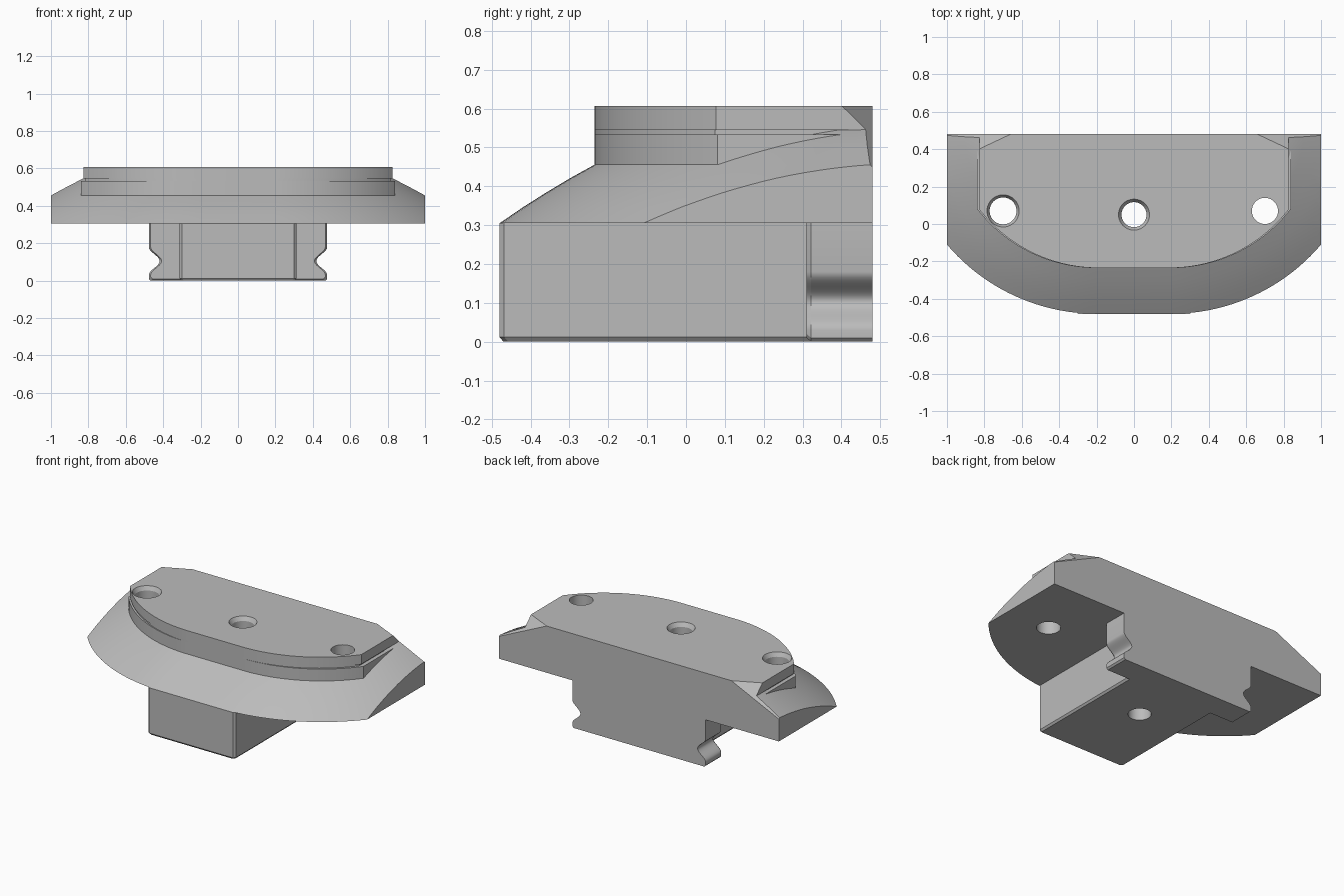
import bpy, bmesh, math
from mathutils import Vector

cube = bpy.data.objects.get("Cube")
if cube:
    bpy.data.objects.remove(cube)

BACK, BASE, TOP, CENTRE_Y = 0.48, 0.305, 0.607, 0.57

grey = bpy.data.materials.new("plain grey")
grey.use_nodes = True
grey.diffuse_color = (0.5, 0.5, 0.5, 1)
grey.node_tree.nodes["Principled BSDF"].inputs["Base Color"].default_value = (0.5, 0.5, 0.5, 1)


def loft(name, rings):
    """Closed solid through rings that share a point count."""
    bm = bmesh.new()
    loops = [[bm.verts.new(p) for p in ring] for ring in rings]
    n = len(loops[0])
    for a, b in zip(loops, loops[1:]):
        for i in range(n):
            j = (i + 1) % n
            bm.faces.new((a[i], a[j], b[j], b[i]))
    bm.faces.new(loops[0][::-1])
    bm.faces.new(loops[-1])
    bmesh.ops.recalc_face_normals(bm, faces=bm.faces)
    mesh = bpy.data.meshes.new(name)
    bm.to_mesh(mesh)
    bm.free()
    obj = bpy.data.objects.new(name, mesh)
    bpy.context.collection.objects.link(obj)
    mesh.materials.append(grey)
    return obj


def mirrored(right):
    """Right half outline plus its mirror image."""
    return right + [(-p[0], *p[1:]) for p in reversed(right)]


def bow(cx, r, z, half_width=None, back=BACK, steps=40):
    """Flat front, two large arcs, straight sides and back."""
    end = math.acos((half_width - cx) / r) if half_width else 0
    sweep = math.pi / 2 - end
    right = []
    for i in range(steps + 1):
        a = -math.pi / 2 + sweep * i / steps
        right.append((cx + r * math.cos(a), CENTRE_Y + r * math.sin(a), z))
    right.append((right[-1][0], back, z))
    return mirrored(right)


def box(name, x0, x1, y0, y1, z0, z1):
    return loft(name, [[(x0, y0, z), (x1, y0, z), (x1, y1, z), (x0, y1, z)] for z in (z0, z1)])


def cut(obj, cutter, operation="DIFFERENCE"):
    mod = obj.modifiers.new(cutter.name, "BOOLEAN")
    mod.operation, mod.object, mod.solver = operation, cutter, "EXACT"
    cutter.hide_render = True
    cutter.hide_set(True)


# Sloped flange, trimmed to straight sides and back
slope = [(1.05, BASE), (0.99, 0.346), (0.93, 0.384), (0.87, 0.42),
         (0.805, 0.456), (0.72, 0.503), (0.64, 0.545), (0.6, 0.56)]
flange = loft("flange", [bow(0.2, r, z, back=0.65) for r, z in slope])
cut(flange, box("flange_trim", -1, 1, -1, BACK, 0.2, 1), "INTERSECT")

# Raised plate with a shallow tapering groove
tiers = [(0.2, 0.84, 0.33), (0.2, 0.84, 0.533), (0.18, 0.815, 0.533),
         (0.18, 0.815, 0.545), (0.19, 0.827, 0.545), (0.19, 0.827, TOP)]
plate = loft("raised_plate", [bow(cx, 0.805, z, hw) for cx, hw, z in tiers])


# Stem with chamfered front corners and bottom edge
def stem_ring(z, inset):
    w, f, c = 0.312 - inset, -0.48 + inset, 0.012
    return mirrored([(w - c, f, z), (w, f + c, z), (w, BACK, z)])


stem = loft("stem", [stem_ring(0, 0.01), stem_ring(0.012, 0), stem_ring(BASE, 0)])


# Wide tail with a rounded notch down each side
def tail_ring(y, inset):
    w, steps, reach = 0.477 - inset, 20, 0.075
    right = [(w - 0.01, y, inset), (w, y, inset + 0.01)]
    for i in range(steps + 1):
        t = 2 * i / steps - 1
        right.append((w - 0.029 * (1 + math.cos(math.pi * t)), y, 0.105 + reach * t))
    right.append((w, y, BASE))
    return mirrored(right)


tail = loft("notched_tail", [tail_ring(0.31, 0.01), tail_ring(0.322, 0), tail_ring(BACK, 0)])


# Through holes, two of them countersunk
def hole(name, x, y, r, rim):
    def circle(radius, z):
        return [(x + radius * math.cos(a), y + radius * math.sin(a), z)
                for a in (math.tau * i / 40 for i in range(40))]
    return loft(name, [circle(r, -0.1), circle(r, TOP - 0.025),
                       circle(rim, TOP), circle(rim, TOP + 0.1)])


holes = [hole("middle_hole", 0, 0.05, 0.067, 0.083),
         hole("right_hole", -0.7, 0.07, 0.072, 0.086),
         hole("left_hole", 0.7, 0.07, 0.07, 0.07)]

# Slanted cuts across the rear top corners
corner_cuts = []
for side, label in ((1, "left"), (-1, "right")):
    cutter = box(label + "_corner_cut", -1, 1, -1, 1, 0, 1)
    cutter.rotation_mode = "QUATERNION"
    cutter.rotation_quaternion = Vector((side * 0.0126, 0.0267, 0.0272)).to_track_quat("Z", "Y")
    cutter.location = (side * 0.66, BACK, TOP)
    corner_cuts.append(cutter)

for part in (flange, plate):
    for cutter in holes + corner_cuts:
        cut(part, cutter)
cut(stem, holes[0])

# Apply the cuts, remove the cutters and shade
parts = [flange, plate, stem, tail]
bpy.context.view_layer.update()
graph = bpy.context.evaluated_depsgraph_get()
meshes = [bpy.data.meshes.new_from_object(p.evaluated_get(graph)) for p in parts]
for part, mesh in zip(parts, meshes):
    part.modifiers.clear()
    part.data = mesh
for helper in [o for o in bpy.context.collection.objects if o.hide_render and o.type == "MESH"]:
    bpy.data.objects.remove(helper)
bpy.ops.object.select_all(action="DESELECT")
for part in parts:
    part.select_set(True)
bpy.context.view_layer.objects.active = flange
bpy.ops.object.shade_smooth_by_angle(angle=math.radians(25))
